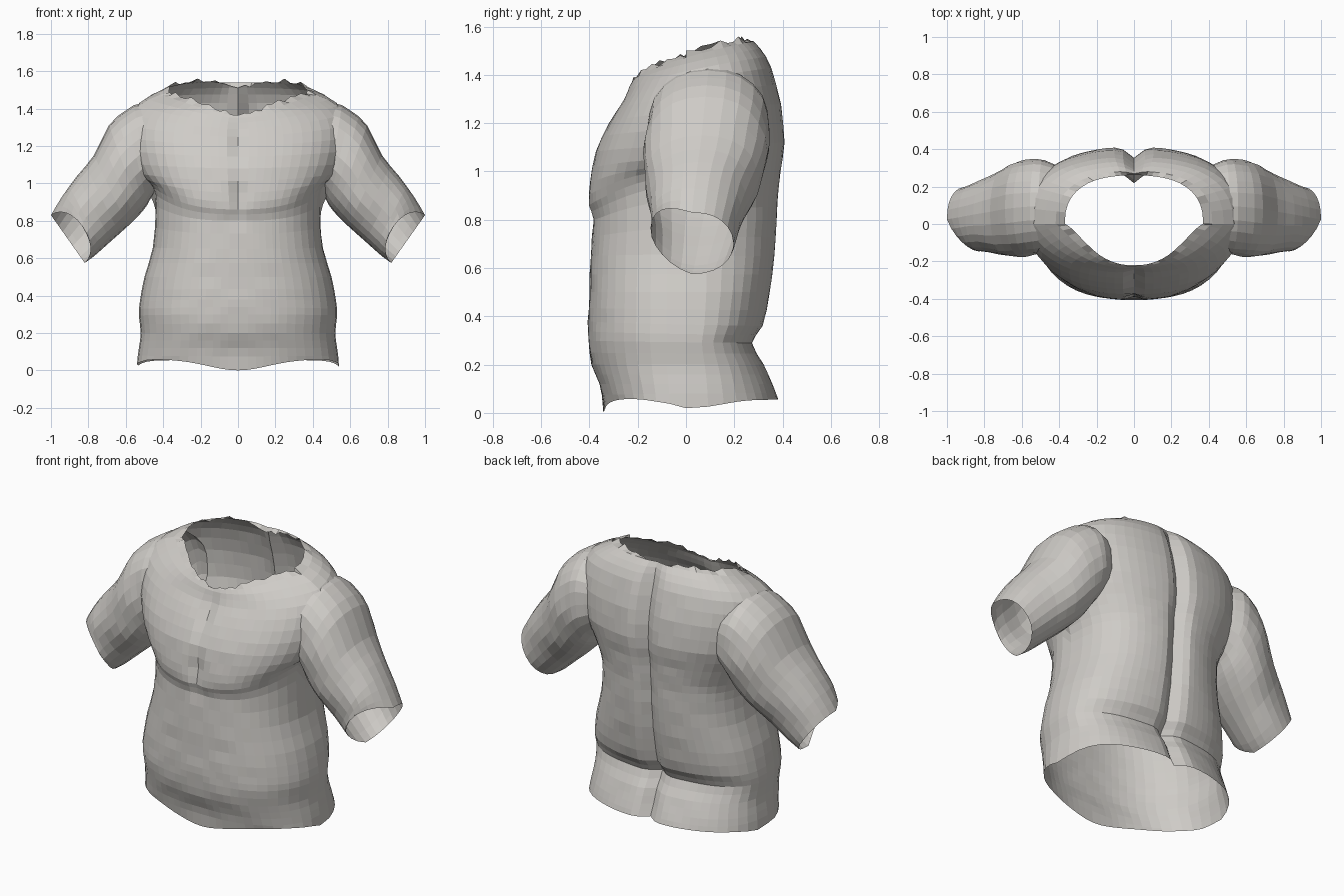
import bpy, bmesh, math
from mathutils import Vector

cube = bpy.data.objects.get("Cube")
if cube:
    bpy.data.objects.remove(cube, do_unlink=True)

skin = bpy.data.materials.new("warm light grey")
skin.use_nodes = True
colour = (0.62, 0.60, 0.57, 1)
skin.diffuse_color = colour
skin.node_tree.nodes["Principled BSDF"].inputs["Base Color"].default_value = colour

TORSO_SIDES, ARM_SIDES = 56, 24
SKIN, CAP = 0, 1


def spline(keys, steps):
    """Smoothly interpolate rows of numbers."""
    rows = []
    for i in range(len(keys) - 1):
        a, b = keys[max(i - 1, 0)], keys[i]
        c, d = keys[i + 1], keys[min(i + 2, len(keys) - 1)]
        for s in range(steps):
            t = s / steps
            rows.append([q + 0.5 * t * (r - p + t * (2*p - 5*q + 4*r - u + t * (3*(q - r) + u - p)))
                         for p, q, r, u in zip(a, b, c, d)])
    return rows + [list(keys[-1])]


def loft(name, rings):
    """Skin closed rings and close both ends with pointed caps."""
    bm = bmesh.new()
    rows = [[bm.verts.new(p) for p in ring] for ring in rings]
    n = len(rows[0])
    for a, b in zip(rows, rows[1:]):
        for i in range(n):
            j = (i + 1) % n
            bm.faces.new((a[i], a[j], b[j], b[i]))
    for end, inner in ((rows[0], rows[1]), (rows[-1], rows[-2])):
        centre = sum((v.co for v in end), Vector()) / n
        before = sum((v.co for v in inner), Vector()) / n
        tip = bm.verts.new(centre + (centre - before).normalized() * 0.2)
        for i in range(n):
            bm.faces.new((end[i], end[(i + 1) % n], tip)).material_index = CAP
    bmesh.ops.recalc_face_normals(bm, faces=bm.faces)
    mesh = bpy.data.meshes.new(name)
    bm.to_mesh(mesh)
    bm.free()
    mesh.materials.append(skin)
    mesh.materials.append(skin)              # spare slot marks the caps
    obj = bpy.data.objects.new(name, mesh)
    bpy.context.scene.collection.objects.link(obj)
    return obj


def power(v, p):
    return math.copysign(abs(v) ** p, v)


def bump(v, width):
    return math.exp(-(v / width) ** 2)


# Torso: half width, front y, back y, front z, back z, front roundness
torso_keys = [
    (.54, -.34, .385, .04, .055, .9), (.53, -.36, .36, .12, .12, .9),
    (.52, -.39, .325, .2, .2, .9), (.53, -.405, .275, .3, .29, .9),
    (.525, -.405, .32, .38, .36, .9), (.50, -.40, .35, .5, .5, .9),
    (.455, -.395, .37, .65, .65, .9), (.44, -.385, .38, .8, .8, .9),
    (.455, -.405, .385, .86, .9, .9), (.50, -.40, .395, .95, 1.0, .9),
    (.56, -.375, .41, 1.08, 1.12, 1), (.59, -.32, .395, 1.2, 1.28, 1.15),
    (.57, -.26, .355, 1.29, 1.43, 1.4), (.48, -.235, .31, 1.35, 1.51, 2),
    (.37, -.22, .26, 1.37, 1.56, 3)]
torso_rings = []
torso_rows = spline(torso_keys, 2)
last = len(torso_rows) - 1
for k, (w, front, back, zf, zb, round_front) in enumerate(torso_rows):
    ring = []
    for i in range(TORSO_SIDES):
        a = math.tau * i / TORSO_SIDES
        a -= 0.25 * math.sin(2 * a)          # denser along the centre lines
        x = w * power(math.sin(a), 0.8)
        c = math.cos(a)
        y = back * c ** 0.8 if c > 0 else front * (-c) ** round_front
        t = max(0, (y - front) / (back - front))
        z = zf + (zb - zf) * t ** 0.6
        # Shallow folds over the body
        y *= 1 + 0.006 * math.sin(37 * z + 11 * abs(x)) * math.cos(19 * x)
        if c > 0:                            # spine groove, fading at the neck
            y -= 0.055 * bump(x, 0.045) * min(1, (last - k) / 4)
        else:                                # breastbone, collar notch, chest fold
            y += 0.03 * bump(x, 0.035) * (bump(z - .93, .1) + bump(z - 1.22, .08))
            z += 0.1 * bump(z - .85, .12) * (abs(x) / .45) ** 3
        if k == 0:                           # hem, low at the front and sides
            z -= 0.03 * abs(math.sin(a)) ** 12
            if c < 0:
                z += 0.015 - 0.055 * bump(x, 0.22)
        if k == last:                        # ragged neckline
            z += 0.012 * math.sin(i * i)
            if c > 0:
                z -= 0.05 * bump(x, 0.12)
        ring.append((x, y, z))
    torso_rings.append(ring)
torso = loft("torso", torso_rings)

# Arms: upper edge x, z; lower edge x, z; middle y, half depth
arm_keys = [
    (.40, 1.38, .40, 1.0, .09, .22), (.51, 1.43, .46, .93, .095, .25),
    (.60, 1.39, .485, .885, .09, .255),
    (.69, 1.31, .52, .84, .08, .255), (.77, 1.15, .59, .77, .065, .235),
    (.86, 1.04, .68, .69, .05, .2), (.94, .93, .77, .61, .035, .18),
    (1.0, .83, .82, .575, .025, .17)]


def arm(name, side):
    rings = []
    rows = spline(arm_keys, 2)
    for k, (ux, uz, lx, lz, y, depth) in enumerate(rows):
        top, low = Vector((ux, y, uz)), Vector((lx, y, lz))
        mid, half = (top + low) / 2, (top - low) / 2
        ring = []
        for i in range(ARM_SIDES):
            a = math.tau * i / ARM_SIDES
            p = mid + half * power(math.cos(a), 0.9)
            p.y += depth * power(math.sin(a), 0.9) * (1 + 0.015 * math.sin(30 * p.z))
            # Sleeve end cut back at the front
            cut = max(0, -math.sin(a)) * max(0, k - len(rows) + 4) / 3
            p += Vector((-.08, 0, .065)) * cut
            ring.append((p.x * side, p.y, p.z))
        rings.append(ring)
    return loft(name, rings)


# Join the arms to the torso as one skin
bpy.context.view_layer.objects.active = torso
for name, side in (("left_arm", 1), ("right_arm", -1)):
    limb = arm(name, side)
    union = torso.modifiers.new("join " + name, 'BOOLEAN')
    union.operation = 'UNION'
    union.solver = 'EXACT'
    union.object = limb
    bpy.ops.object.modifier_apply(modifier=union.name)
    bpy.data.objects.remove(limb, do_unlink=True)

# Open the neck, hem and sleeve ends by removing the caps
bm = bmesh.new()
bm.from_mesh(torso.data)
caps = [f for f in bm.faces if f.material_index == CAP]
bmesh.ops.delete(bm, geom=caps, context='FACES')
bm.to_mesh(torso.data)
bm.free()
torso.data.materials.pop(index=CAP)
torso.data.shade_flat()
